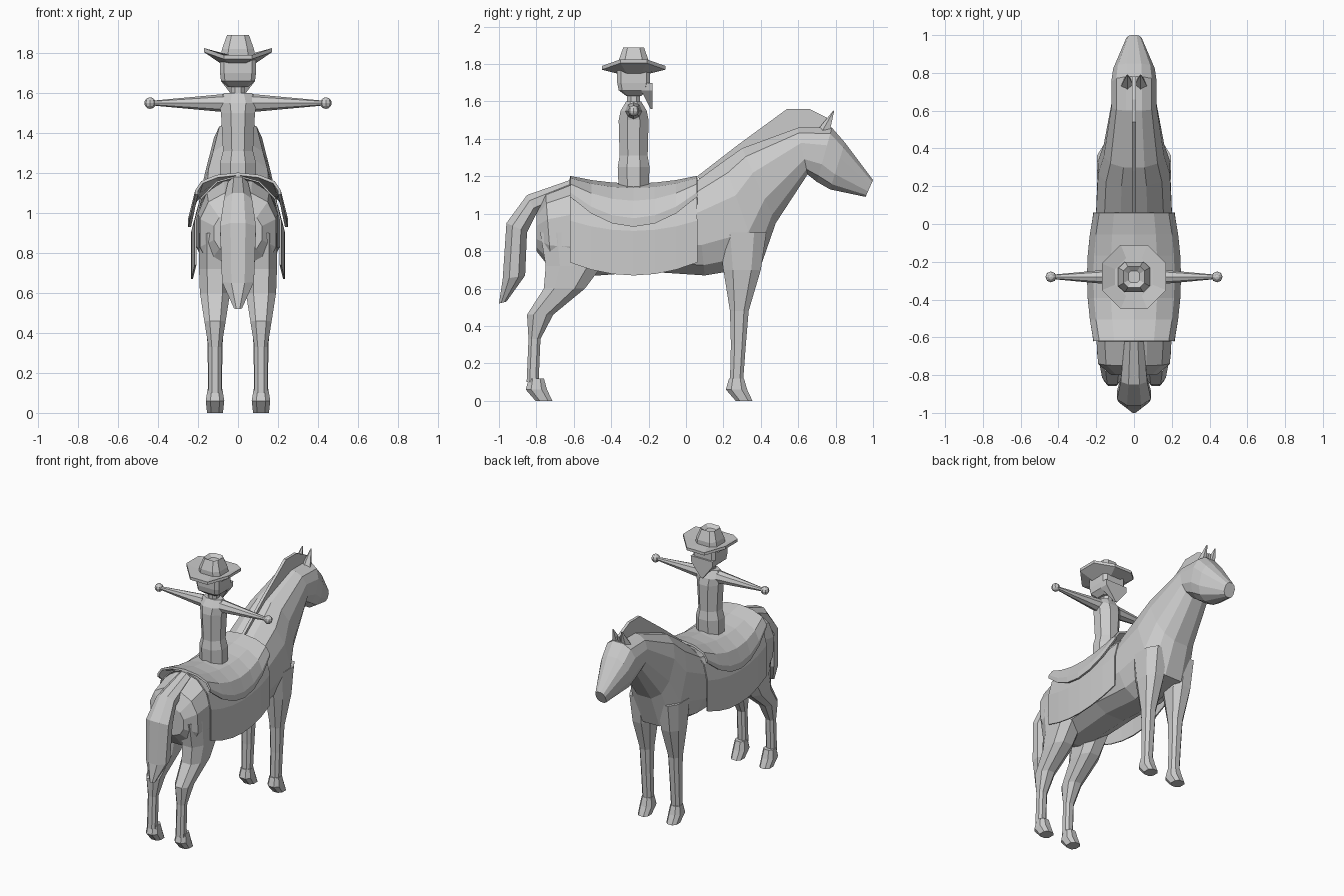
import bpy
import bmesh
import math
from mathutils import Matrix, Vector

default_cube = bpy.data.objects.get("Cube")
if default_cube:
    bpy.data.objects.remove(default_cube, do_unlink=True)

# One plain colour for everything
grey = (.6, .6, .6, 1)
clay = bpy.data.materials.new("light_grey")
clay.use_nodes = True
clay.diffuse_color = grey
clay.node_tree.nodes["Principled BSDF"].inputs["Base Color"].default_value = grey

RIDER_Y = -.28
LEG_X = .115
SIDES = (("left_", 1), ("right_", -1))


def finish(name, bm):
    """Turn a bmesh into a flat shaded object."""
    bmesh.ops.recalc_face_normals(bm, faces=bm.faces)
    mesh = bpy.data.meshes.new(name)
    bm.to_mesh(mesh)
    bm.free()
    mesh.materials.append(clay)
    obj = bpy.data.objects.new(name, mesh)
    bpy.context.scene.collection.objects.link(obj)
    return obj


def skin(name, rows, closed=True):
    """Join equal rows of points; closed rows become a capped tube."""
    bm = bmesh.new()
    rows = [[bm.verts.new(point) for point in row] for row in rows]
    count = len(rows[0])
    for a, b in zip(rows, rows[1:]):
        for i in range(count if closed else count - 1):
            j = (i + 1) % count
            bm.faces.new((a[i], a[j], b[j], b[i]))
    if closed:
        bm.faces.new(rows[0])
        bm.faces.new(rows[-1])
    return finish(name, bm)


def section(sides, power=1):
    """Unit polygon with flat sides; a lower power makes it squarer."""
    def bend(value):
        return math.copysign(abs(value) ** power, value)
    size = bend(math.cos(math.pi / sides))
    angles = [math.tau * (k + .5) / sides for k in range(sides)]
    return [(bend(math.cos(a)) / size, bend(math.sin(a)) / size) for a in angles]


def spine(name, stations, sides, power=1):
    """Tube whose sections span an upper and a lower point of the side outline."""
    rows = []
    for top_y, top_z, low_y, low_z, width in stations:
        top, low = Vector((0, top_y, top_z)), Vector((0, low_y, low_z))
        middle, reach = (top + low) / 2, (top - low) / 2
        rows.append([middle + reach * v + Vector((u * width, 0, 0))
                     for u, v in section(sides, power)])
    skin(name, rows)


def rider_part(name, stations, power=1, curl=0):
    """Upright stack of sections: height, half depth, half width."""
    rows = []
    for z, depth, width in stations:
        rows.append([(u * width, RIDER_Y + v * depth, z + curl * max(0, abs(u * width) - .1))
                     for u, v in section(8, power)])
    skin(name, rows)


def leg_part(name, stations):
    """Mirrored pair: centre y, height, half depth; width follows depth."""
    for prefix, side in SIDES:
        rows = []
        for y, z, depth in stations:
            width = min(.08, .015 + depth * .55)
            rows.append([(side * (LEG_X + u * width), y + v * depth, z)
                         for u, v in section(8, .8)])
        skin(prefix + name, rows)


def cone_pair(name, start, end, wide, narrow, sides):
    """Mirrored tapered rods between two points."""
    for prefix, side in SIDES:
        a, b = (Vector((side * p[0], p[1], p[2])) for p in (start, end))
        turn = (b - a).to_track_quat("Z", "Y").to_matrix().to_4x4()
        bm = bmesh.new()
        bmesh.ops.create_cone(bm, segments=sides, radius1=wide, radius2=narrow,
                              depth=(b - a).length, cap_ends=True,
                              matrix=Matrix.Translation((a + b) / 2) @ turn)
        finish(prefix + name, bm)


def drape(name, top, hem, hem_rise, width, taper, shoulder, thickness):
    """Cloth over the back; hem rises and width shrinks away from the middle."""
    back, front, steps = -.62, .06, 6
    middle = (back + front) / 2
    rows = []
    for k in range(steps + 1):
        y = back + (front - back) * k / steps
        away = (y - middle) ** 2
        crest, edge, reach = top + away * .35, hem + away * hem_rise, width - away * taper
        bends = [math.radians(a) for a in (0, 30, 60, 90)]
        half = [(math.sin(a), shoulder * (1 - math.cos(a))) for a in bends] + [(1, 1)]
        across = [(-x, t) for x, t in reversed(half[1:])] + half
        rows.append([(x * reach, y, crest + (edge - crest) * t) for x, t in across])
    solid = skin(name, rows, closed=False).modifiers.new("thickness", "SOLIDIFY")
    solid.thickness = thickness
    solid.offset = 0


# Horse body, neck and head in one skin
spine("horse_body", [
    (-.8, 1, -.8, .8, .12),
    (-.75, 1.1, -.72, .7, .19),
    (-.6, 1.16, -.6, .66, .2),
    (-.2, 1.13, -.2, .69, .21),
    (.05, 1.17, .1, .67, .2),
    (.2, 1.28, .4, .72, .19),
    (.3, 1.35, .48, .95, .16),
    (.6, 1.46, .65, 1.21, .12),
    (.78, 1.46, .7, 1.17, .12),
    (.85, 1.38, .77, 1.13, .11),
    (1, 1.18, .96, 1.09, .04)], sides=12, power=.8)

# Tail
spine("tail", [
    (-.62, 1.18, -.62, 1.1, .05),
    (-.85, 1.1, -.8, 1, .07),
    (-.96, .95, -.85, .9, .09),
    (-.98, .65, -.86, .67, .08),
    (-1, .52, -.96, .53, .02)], sides=8)

# Mane: a thin fin along the neck
spine("mane", [
    (.06, 1.2, .1, 1.15, .01),
    (.28, 1.37, .3, 1.3, .01),
    (.54, 1.56, .6, 1.4, .01),
    (.66, 1.56, .66, 1.4, .01),
    (.78, 1.5, .75, 1.4, .01)], sides=4)

# Ears
cone_pair("ear", (.035, .74, 1.44), (.035, .79, 1.55), wide=.035, narrow=.003, sides=5)

# Legs and hooves
leg_part("front_leg", [(.3, .9, .13), (.3, .7, .1), (.285, .48, .05), (.28, .3, .04), (.27, .1, .035)])
leg_part("hind_leg", [(-.6, .9, .18), (-.6, .72, .15), (-.65, .6, .11),
                      (-.78, .46, .07), (-.81, .33, .032), (-.82, .1, .032)])
for hoof, heel in (("front_hoof", .27), ("hind_hoof", -.8)):
    leg_part(hoof, [(heel, .12, .04), (heel, .06, .057), (heel + .04, 0, .045)])

# Cloth and saddle pad
drape("saddle_cloth", top=1.145, hem=.67, hem_rise=.6, width=.23, taper=.15,
      shoulder=.5, thickness=.008)
drape("saddle_pad", top=1.155, hem=.93, hem_rise=1.4, width=.242, taper=.3,
      shoulder=.8, thickness=.014)

# Rider torso, neck and head
rider_part("rider_torso", [(1.13, .08, .09), (1.25, .085, .09), (1.31, .075, .075),
                           (1.5, .08, .085), (1.55, .07, .095), (1.6, .04, .07)])
rider_part("rider_neck", [(1.57, .035, .035), (1.67, .035, .035)])
rider_part("rider_head", [(1.63, .04, .05), (1.66, .08, .085), (1.7, .088, .09), (1.78, .088, .09)],
           power=.3)

# Face scarf: a triangle hanging over the chest
spine("scarf", [
    (-.18, 1.7, -.24, 1.7, .088),
    (-.18, 1.66, -.24, 1.66, .085),
    (-.18, 1.56, -.19, 1.56, .008)], sides=4)

# Arms and hands
cone_pair("arm", (.07, RIDER_Y, 1.55), (.44, RIDER_Y, 1.55), wide=.045, narrow=.011, sides=8)
for prefix, side in SIDES:
    hand = bmesh.new()
    bmesh.ops.create_uvsphere(hand, u_segments=8, v_segments=6, radius=.029,
                              matrix=Matrix.Translation((side * .44, RIDER_Y, 1.55)))
    finish(prefix + "hand", hand)

# Hat: brim curled up at the sides and a dented, tapered crown
rider_part("hat_brim", [(1.75, .09, .09), (1.77, .17, .17), (1.79, .17, .17), (1.79, .1, .1)], curl=.5)
rider_part("hat_crown", [(1.77, .08, .09), (1.82, .08, .08), (1.89, .055, .055), (1.87, .03, .03)],
           power=.6)
